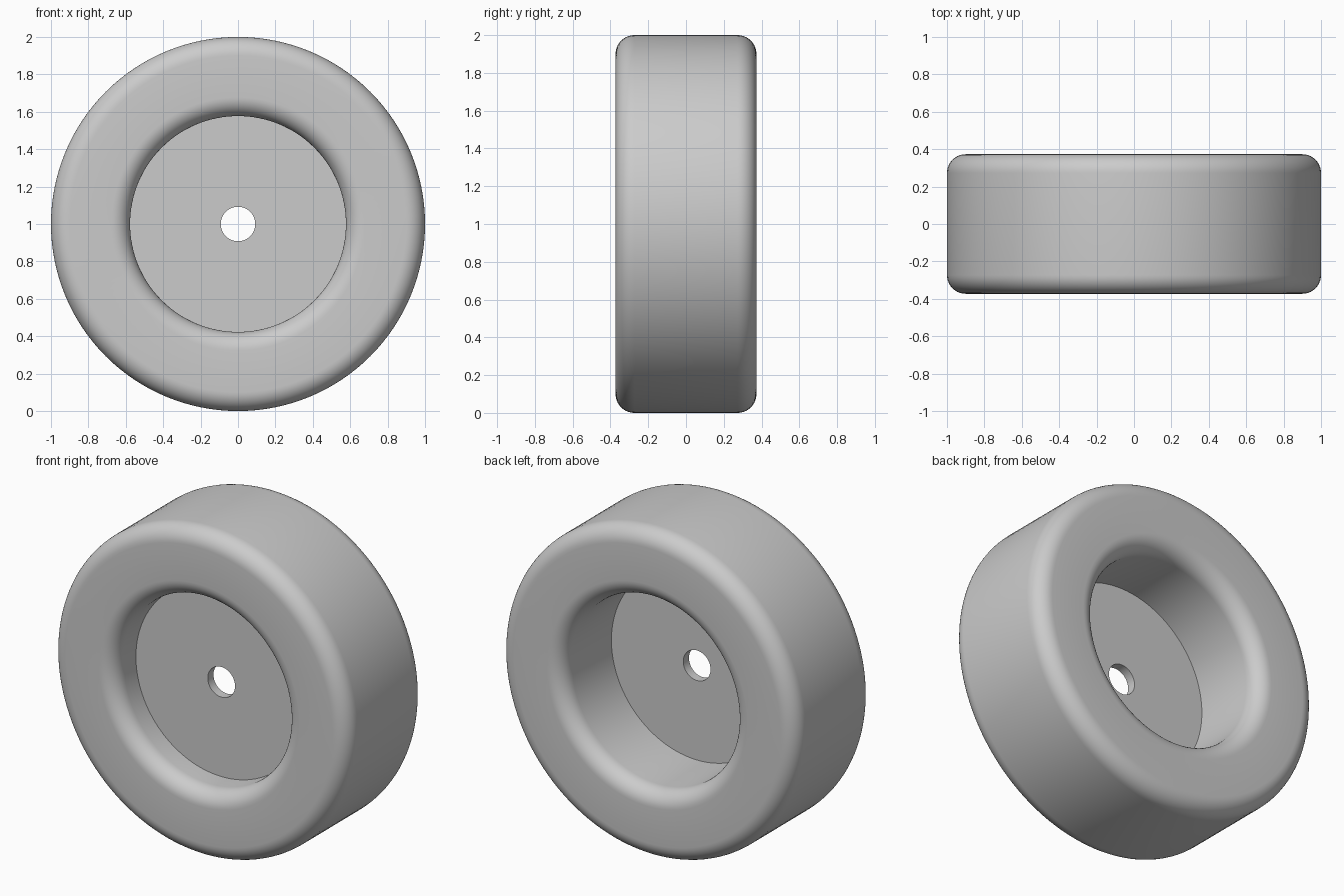
import bpy
import bmesh
from math import sin, cos, pi, radians
from mathutils import Matrix, Vector

cube = bpy.data.objects.get("Cube")
if cube:
    bpy.data.objects.remove(cube, do_unlink=True)

OUTER, BORE, HOLE = 1.0, 0.577, 0.092
HALF_WIDTH, FILLET = 0.373, 0.1
WEB_FRONT, WEB_BACK = -0.16, -0.105
SEGMENTS, FILLET_STEPS = 128, 10

# Plain grey material
grey = bpy.data.materials.new("plain grey")
grey.use_nodes = True
colour = (0.6, 0.6, 0.6, 1)
grey.diffuse_color = colour
grey.node_tree.nodes["Principled BSDF"].inputs["Base Color"].default_value = colour


def fillet(radius, y, start):
    """Quarter round as (radius, y) points, turning clockwise from start."""
    return [(radius + FILLET * cos(a), y + FILLET * sin(a))
            for a in (start - i * pi / 2 / FILLET_STEPS for i in range(FILLET_STEPS + 1))]


# Half section: hole, rear web, rear lip, tread, front lip, front web
inner, outer, edge = BORE + FILLET, OUTER - FILLET, HALF_WIDTH - FILLET
profile = [(HOLE, WEB_FRONT), (HOLE, WEB_BACK), (BORE, WEB_BACK)]
profile += fillet(inner, edge, pi) + fillet(outer, edge, pi / 2)
profile += fillet(outer, -edge, 0) + fillet(inner, -edge, -pi / 2)
profile += [(BORE, WEB_FRONT)]

# Spin the closed section round the axle
bm = bmesh.new()
verts = [bm.verts.new((r, y, 0)) for r, y in profile]
edges = [bm.edges.new((v, verts[i - 1])) for i, v in enumerate(verts)]
bmesh.ops.spin(bm, geom=verts + edges, cent=(0, 0, 0), axis=(0, 1, 0),
               angle=2 * pi, steps=SEGMENTS, use_duplicate=False)
bmesh.ops.remove_doubles(bm, verts=bm.verts, dist=0.0005)
bmesh.ops.recalc_face_normals(bm, faces=bm.faces)
bmesh.ops.transform(bm, matrix=Matrix.Translation(Vector((0, 0, OUTER))), verts=bm.verts)

mesh = bpy.data.meshes.new("wheel")
bm.to_mesh(mesh)
bm.free()
mesh.materials.append(grey)
wheel = bpy.data.objects.new("wheel", mesh)
bpy.context.collection.objects.link(wheel)

# Smooth curves, crisp web and hole edges
bpy.context.view_layer.objects.active = wheel
wheel.select_set(True)
bpy.ops.object.shade_smooth_by_angle(angle=radians(35))
